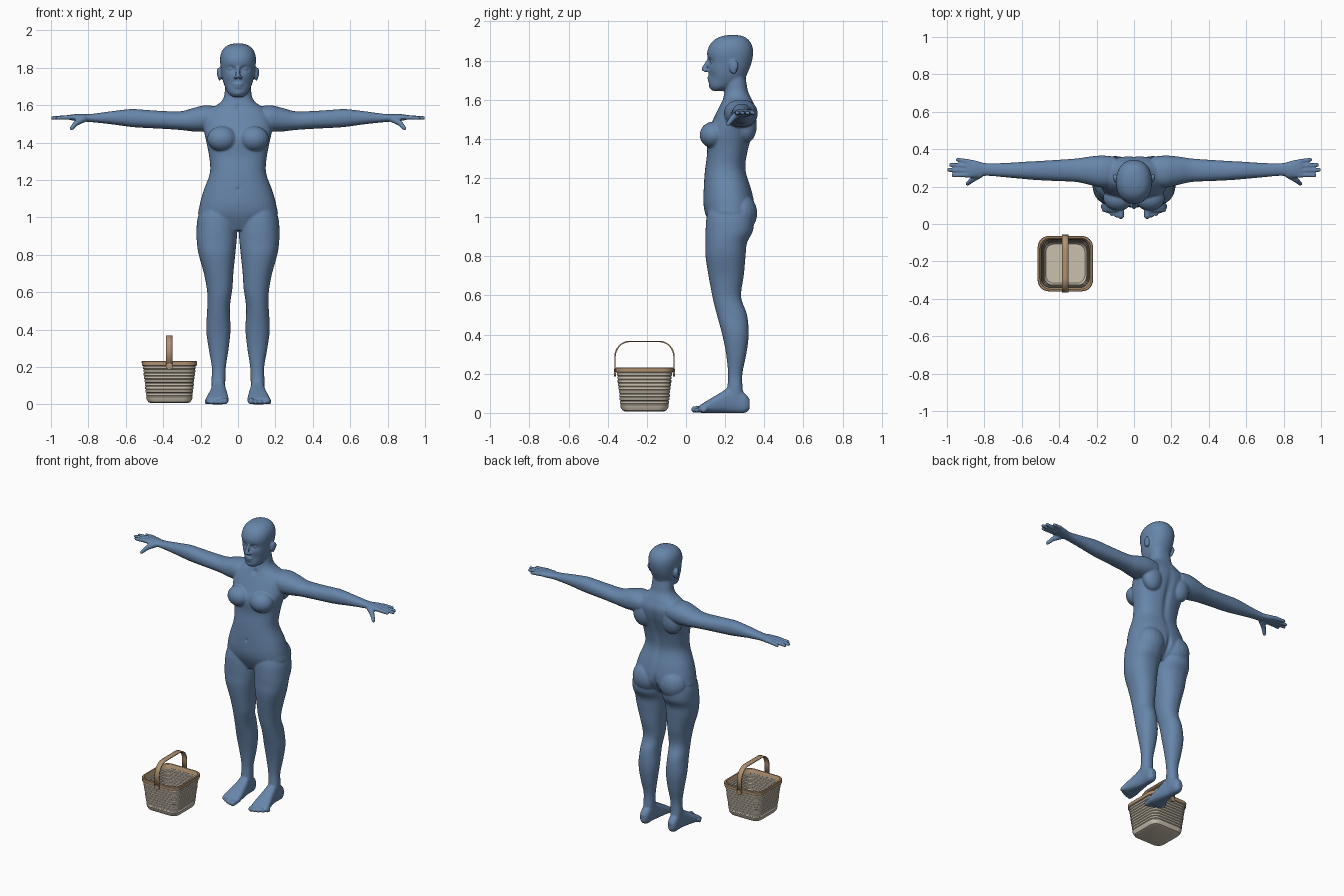
import bpy, bmesh, math
from mathutils import Vector, Matrix

cube = bpy.data.objects.get("Cube")
if cube:
    bpy.data.objects.remove(cube, do_unlink=True)


def material(name, rgb):
    mat = bpy.data.materials.new(name)
    mat.use_nodes = True
    color = (*rgb, 1)
    mat.diffuse_color = color
    mat.node_tree.nodes["Principled BSDF"].inputs["Base Color"].default_value = color
    return mat


blue = material("slate blue", (.135, .235, .40))
beige = material("basket beige", (.60, .53, .43))
tan = material("handle tan", (.44, .29, .17))


def make_object(name, bm, *mats):
    bmesh.ops.recalc_face_normals(bm, faces=bm.faces)
    mesh = bpy.data.meshes.new(name)
    bm.to_mesh(mesh)
    bm.free()
    obj = bpy.data.objects.new(name, mesh)
    bpy.context.collection.objects.link(obj)
    for mat in mats:
        mesh.materials.append(mat)
    return obj


def smooth_by_angle(obj, degrees):
    bpy.ops.object.select_all(action='DESELECT')
    obj.select_set(True)
    bpy.context.view_layer.objects.active = obj
    bpy.ops.object.shade_smooth_by_angle(angle=math.radians(degrees))


def skin(bm, rings):
    """Bridge closed rings of points and cap both ends."""
    loops = [[bm.verts.new(p) for p in ring] for ring in rings]
    for low, high in zip(loops, loops[1:]):
        for i in range(len(low)):
            j = (i + 1) % len(low)
            bm.faces.new((low[i], low[j], high[j], high[i]))
    bm.faces.new(loops[0][::-1])
    bm.faces.new(loops[-1])
    return [v for loop in loops for v in loop]


def spline(rows, steps):
    """Catmull-Rom interpolation between table rows."""
    rows = [Vector(r) for r in rows]
    padded = [rows[0]] + rows + [rows[-1]]
    out = []
    for a, b, c, d in zip(padded, padded[1:], padded[2:], padded[3:]):
        for k in range(steps):
            t = k / steps
            out.append(b + ((c - a) * t + (a * 2 - b * 5 + c * 4 - d) * t ** 2
                            + (b * 3 - a - c * 3 + d) * t ** 3) / 2)
    return out + [rows[-1]]


def loft(bm, axis, rows, power=2.2, steps=4, sides=40):
    """Rows hold position on the axis, then min and max of the other two axes."""
    rings = []
    for t, a0, a1, b0, b1 in spline(rows, steps):
        ring = []
        for k in range(sides):
            ang = math.tau * k / sides
            c, s = math.cos(ang), math.sin(ang)
            a = (a0 + a1) / 2 + (a1 - a0) / 2 * math.copysign(abs(c) ** (2 / power), c)
            b = (b0 + b1) / 2 + (b1 - b0) / 2 * math.copysign(abs(s) ** (2 / power), s)
            ring.append({'x': (t, a, b), 'y': (a, t, b), 'z': (a, b, t)}[axis])
        rings.append(ring)
    return skin(bm, rings)


def blob(bm, center, radii):
    mat = Matrix.Translation(center) @ Matrix.Diagonal((*radii, 1))
    bmesh.ops.create_uvsphere(bm, u_segments=20, v_segments=14, radius=1, matrix=mat)


def capsule(bm, start, end, r0, r1):
    p, q = Vector(start), Vector(end)
    turn = (q - p).to_track_quat('Z', 'Y').to_matrix().to_4x4()
    bmesh.ops.create_cone(bm, cap_ends=True, segments=16, radius1=r0, radius2=r1,
                          depth=(q - p).length, matrix=Matrix.Translation((p + q) / 2) @ turn)
    blob(bm, p, (r0, r0, r0))
    blob(bm, q, (r1, r1, r1))


def push(verts, center, radii, shift):
    """Soft symmetric dent or bulge."""
    for v in verts:
        offset = (abs(v.co.x) - center[0], v.co.y - center[1], v.co.z - center[2])
        v.co += Vector(shift) * math.exp(-sum((o / r) ** 2 for o, r in zip(offset, radii)))


# ---- Body: one side first, mirrored, then the middle parts
bm = bmesh.new()

# Leg
loft(bm, 'z', [
    (1.06, .02, .19, .12, .33), (1, .005, .215, .105, .345), (.93, .004, .222, .10, .342),
    (.87, .008, .22, .10, .312), (.8, .015, .21, .10, .304), (.7, .025, .182, .115, .295),
    (.62, .03, .167, .13, .282), (.57, .038, .163, .14, .286), (.5, .044, .165, .158, .312),
    (.4, .04, .17, .185, .32), (.3, .05, .157, .205, .308), (.2, .065, .14, .215, .288),
    (.12, .068, .142, .21, .29), (.05, .07, .14, .2, .3)])
blob(bm, (.1, .28, 1.02), (.098, .084, .1))
# Foot and toes
loft(bm, 'y', [
    (.325, .09, .125, .02, .07), (.3, .075, .138, 0, .1), (.24, .07, .14, 0, .14),
    (.18, .06, .15, 0, .105), (.12, .052, .165, 0, .07), (.08, .05, .172, 0, .045),
    (.065, .055, .168, .004, .035)], power=2.6)
for i in range(5):
    x, r = .068 + .024 * i, .017 if i == 0 else .0125
    capsule(bm, (x, .1, .022), (x + .002, .043 + .003 * i * i, r), r, r)
# Arm and palm
loft(bm, 'x', [
    (.1, .2, .36, 1.47, 1.59), (.17, .195, .366, 1.46, 1.6), (.24, .21, .36, 1.46, 1.585),
    (.31, .225, .35, 1.468, 1.567), (.42, .23, .342, 1.475, 1.57), (.52, .235, .336, 1.48, 1.577),
    (.58, .24, .333, 1.485, 1.579), (.69, .25, .326, 1.5, 1.566), (.79, .258, .325, 1.51, 1.553),
    (.85, .248, .34, 1.514, 1.554), (.895, .247, .347, 1.52, 1.55)])
# Fingers and thumb
for base, tip, reach in ((.262, .26, .965), (.285, .289, .99), (.31, .316, .98), (.333, .344, .942)):
    capsule(bm, (.88, base, 1.536), (reach, tip, 1.532), .0135, .0105)
capsule(bm, (.825, .265, 1.528), (.865, .237, 1.505), .02, .015)
capsule(bm, (.865, .237, 1.505), (.89, .215, 1.476), .015, .011)
# Breast, ear and shoulder blade
blob(bm, (.085, .14, 1.42), (.08, .07, .068))
blob(bm, (.098, .243, 1.767), (.012, .022, .036))
blob(bm, (.106, .25, 1.775), (.007, .018, .026))
blob(bm, (.11, .31, 1.47), (.07, .052, .09))

half = bmesh.ops.duplicate(bm, geom=bm.verts[:] + bm.edges[:] + bm.faces[:])["geom"]
bmesh.ops.scale(bm, vec=(-1, 1, 1), verts=[g for g in half if isinstance(g, bmesh.types.BMVert)])

# Torso and neck
torso = [(.93, .1, .14, .28), (1, .205, .105, .34), (1.06, .206, .09, .35), (1.14, .185, .09, .335),
         (1.24, .15, .097, .306), (1.33, .155, .108, .315), (1.42, .173, .105, .34),
         (1.48, .185, .13, .357), (1.54, .18, .158, .362), (1.585, .14, .18, .345),
         (1.61, .1, .19, .333), (1.64, .077, .197, .318), (1.68, .07, .2, .31), (1.74, .065, .2, .3)]
loft(bm, 'z', [(z, -w, w, front, back) for z, w, front, back in torso], power=2.3)

# Head with eye sockets
head = [(1.645, .028, .135, .19), (1.665, .052, .121, .24), (1.7, .07, .117, .295),
        (1.74, .083, .115, .316), (1.79, .091, .114, .335), (1.84, .096, .108, .343),
        (1.88, .09, .122, .336), (1.91, .07, .15, .315), (1.926, .04, .19, .285), (1.931, .01, .23, .25)]
skull = loft(bm, 'z', [(z, -w, w, front, back) for z, w, front, back in head], steps=8, sides=64)
push(skull, (.036, .115, 1.794), (.022, .04, .014), (0, .016, 0))
push(skull, (.05, .13, 1.72), (.025, .04, .025), (0, .006, 0))
for side in (1, -1):
    blob(bm, (side * .036, .137, 1.794), (.017, .014, .009))
    capsule(bm, (side * .02, .12, 1.815), (side * .055, .134, 1.816), .008, .006)
    blob(bm, (side * .013, .102, 1.749), (.01, .014, .009))
# Nose, lips and chin
capsule(bm, (0, .117, 1.805), (0, .091, 1.757), .009, .0125)
blob(bm, (0, .12, 1.712), (.026, .012, .007))
blob(bm, (0, .121, 1.698), (.022, .012, .007))
blob(bm, (0, .138, 1.668), (.026, .021, .018))

body = make_object("body", bm)
remesh = body.modifiers.new("merge", 'REMESH')
remesh.mode = 'VOXEL'
remesh.voxel_size = .0055
relax = body.modifiers.new("relax", 'SMOOTH')
relax.factor = .5
relax.iterations = 4
graph = bpy.context.evaluated_depsgraph_get()
body.data = bpy.data.meshes.new_from_object(body.evaluated_get(graph))
body.modifiers.clear()
body.data.materials.clear()
body.data.materials.append(blue)
# Spine groove, buttock cleft, navel and collar hollow
verts = body.data.vertices
push(verts, (0, .34, 1.34), (.022, .06, .17), (0, -.012, 0))
push(verts, (0, .37, .99), (.014, .07, .07), (0, -.022, 0))
push(verts, (0, .09, 1.15), (.008, .03, .01), (0, .007, 0))
push(verts, (0, .18, 1.59), (.016, .04, .014), (0, .008, 0))
smooth_by_angle(body, 80)

# ---- Basket
CX, CY = -.367, -.212


def square_ring(size, z):
    """Square with rounded corners."""
    radius, ring = size * .4, []
    for k in range(4):
        mid = (k + .5) * math.pi / 2
        cx = math.copysign(size - radius, math.cos(mid))
        cy = math.copysign(size - radius, math.sin(mid))
        for j in range(7):
            a = (k + j / 6) * math.pi / 2
            ring.append((CX + cx + radius * math.cos(a), CY + cy + radius * math.sin(a), z))
    return ring


BANDS = 9
profile = [(.1, .008), (.113, .013), (.121, .027), (.124, .04)]
outer, inner = [], []
for i in range(BANDS):
    z, size = .045 + .018 * i, .125 + .002 * i
    outer += [(size - .004, z), (size, z + .003), (size, z + .014), (size - .004, z + .017)]
    inner += [(size - .013, z), (size - .009, z + .003), (size - .009, z + .014), (size - .013, z + .017)]
profile += outer + [(.147, .208), (.148, .229), (.145, .232), (.137, .232), (.135, .228)]
profile += inner[::-1] + [(.112, .03), (.104, .018)]
bm = bmesh.new()
skin(bm, [square_ring(size, z) for size, z in profile])
for face in bm.faces:
    face.material_index = int(face.calc_center_median().z > .214)
basket = make_object("basket", bm, beige, tan)
smooth_by_angle(basket, 35)

# Handle strap over the basket
arch = [(.151, .2)]
for k in range(9):
    a = k / 8 * math.pi / 2
    arch.append((.076 + .075 * math.cos(a), .285 + .08 * math.sin(a)))
path = arch + [(-y, z) for y, z in arch[::-1]]
bm = bmesh.new()
rails = [[bm.verts.new((CX + x, CY + y, z)) for y, z in path] for x in (-.017, .017)]
for i in range(len(path) - 1):
    bm.faces.new((rails[0][i], rails[1][i], rails[1][i + 1], rails[0][i + 1]))
handle = make_object("handle", bm, tan)
strap = handle.modifiers.new("thickness", 'SOLIDIFY')
strap.thickness = .007
strap.offset = 0
smooth_by_angle(handle, 35)

# Round handle ends
for name, side in (("front_handle_end", -1), ("back_handle_end", 1)):
    bm = bmesh.new()
    spot = Matrix.Translation((CX, CY + side * .151, .205)) @ Matrix.Rotation(math.pi / 2, 4, 'X')
    bmesh.ops.create_cone(bm, cap_ends=True, segments=24, radius1=.018, radius2=.018, depth=.009, matrix=spot)
    smooth_by_angle(make_object(name, bm, tan), 35)
